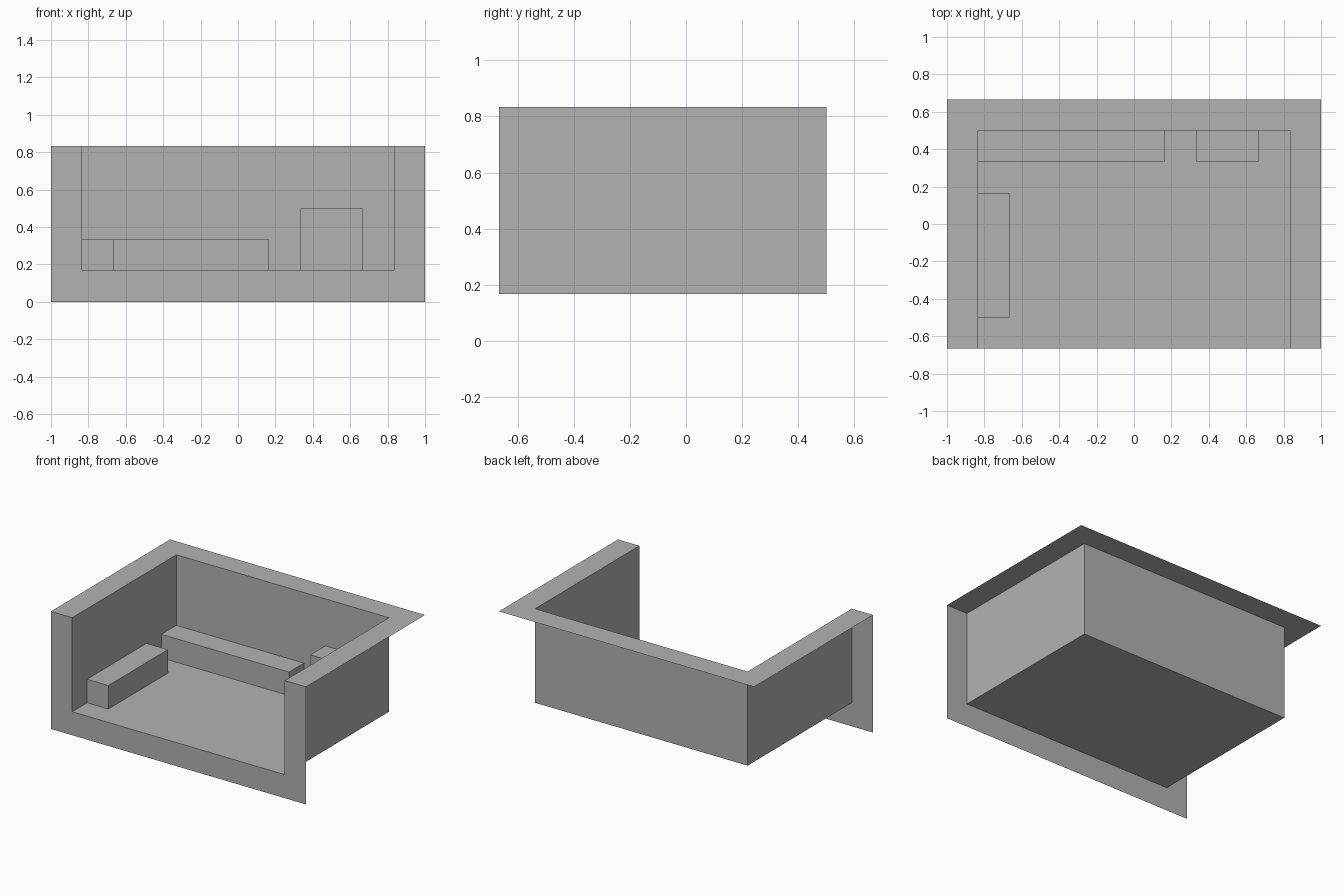
import bpy
import bmesh
from mathutils import Vector

cube = bpy.data.objects.get("Cube")
if cube:
    bpy.data.objects.remove(cube, do_unlink=True)

U = 1 / 6  # module: every size is a whole number of these

grey = bpy.data.materials.new("plain_grey")
grey.use_nodes = True
colour = (0.448, 0.448, 0.448, 1)
grey.diffuse_color = colour
grey.node_tree.nodes["Principled BSDF"].inputs["Base Color"].default_value = colour


def finish(name, bm):
    mesh = bpy.data.meshes.new(name)
    bm.to_mesh(mesh)
    bm.free()
    mesh.materials.append(grey)
    obj = bpy.data.objects.new(name, mesh)
    bpy.context.collection.objects.link(obj)
    return obj


def open_box(name, low, high, open_sides, inward=False):
    """Box between two corners, in modules, without the faces on open_sides."""
    low, high = Vector(low) * U, Vector(high) * U
    bm = bmesh.new()
    bmesh.ops.create_cube(bm, size=1)
    for v in bm.verts:
        v.co = [(a + b) / 2 + c * (b - a) for a, b, c in zip(low, high, v.co)]
    bm.normal_update()
    gone = [f for f in bm.faces
            if any(f.normal.dot(Vector(s)) > 0.9 for s in open_sides)]
    bmesh.ops.delete(bm, geom=gone, context='FACES')
    if inward:
        bmesh.ops.reverse_faces(bm, faces=bm.faces[:])
    return finish(name, bm)


def u_panel(name, place, facing):
    """Flat U-shaped border; place maps (across, along) modules to a point."""
    outline = [(-6, 0), (-6, 5), (-5, 5), (-5, 1), (5, 1), (5, 5), (6, 5), (6, 0)]
    bm = bmesh.new()
    face = bm.faces.new([bm.verts.new(Vector(place(a, b)) * U) for a, b in outline])
    face.normal_update()
    if face.normal.dot(Vector(facing)) < 0:
        face.normal_flip()
    return finish(name, bm)


FRONT, BACK = (0, -1, 0), (0, 1, 0)
TOP, BOTTOM, RIGHT = (0, 0, 1), (0, 0, -1), (-1, 0, 0)

# Thin room shell, open at the front and top
open_box("room_shell", (-5, -4, 1), (5, 3, 5), [FRONT, TOP], inward=True)

# Front border
u_panel("front_border", lambda a, b: (a, -4, b), FRONT)

# Top border, one module longer than the front one
rim = u_panel("top_border", lambda a, b: (a, 4 - b, 5), TOP)
for v in rim.data.vertices:
    if v.co.y < 0:
        v.co.y = -4 * U

# Furniture blocks standing against the walls
open_box("back_bench", (-5, 2, 1), (1, 3, 2), [BOTTOM, BACK, RIGHT])
open_box("back_cabinet", (2, 2, 1), (4, 3, 3), [BOTTOM, BACK])
open_box("side_bench", (-5, -3, 1), (-4, 1, 2), [BOTTOM, RIGHT])
